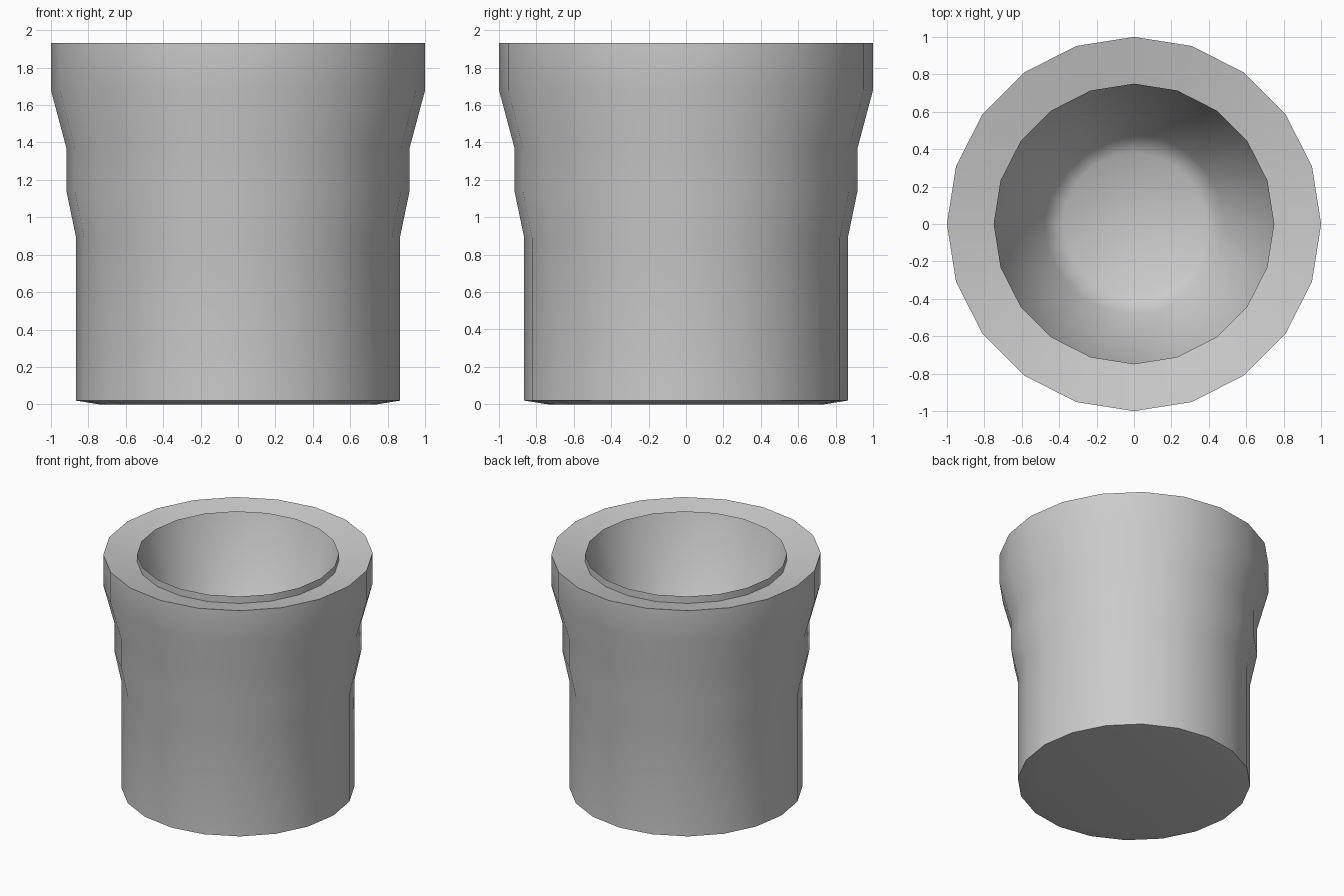
import bpy, bmesh, math

if "Cube" in bpy.data.objects:
    bpy.data.objects.remove(bpy.data.objects["Cube"])

SIDES = 20

# Half profile (radius, height) from underside, up the outer wall, over the rim and into the bowl
profile = [
    (0.74, 0.0), (0.865, 0.02), (0.865, 0.89), (0.917, 1.14), (0.917, 1.37),
    (1.0, 1.68), (1.0, 1.932),            # outer rim
    (0.75, 1.875), (0.75, 1.932),         # sloped rim top and small raised lip
    (0.48, 1.0), (0.38, 0.93),            # tapered cavity and rounded floor edge
]

bm = bmesh.new()
rings = []
for r, z in profile:
    rings.append([bm.verts.new((r * math.cos(math.tau * i / SIDES),
                                r * math.sin(math.tau * i / SIDES), z))
                  for i in range(SIDES)])

# Walls between neighbouring rings
for a, b in zip(rings, rings[1:]):
    for i in range(SIDES):
        j = (i + 1) % SIDES
        bm.faces.new((a[i], a[j], b[j], b[i]))

# Underside and cavity floor
bm.faces.new(rings[0][::-1])
bm.faces.new(rings[-1])

mesh = bpy.data.meshes.new("pot")
bm.to_mesh(mesh)
bm.free()
pot = bpy.data.objects.new("pot", mesh)
bpy.context.collection.objects.link(pot)

# Smooth walls, crisp rim and base
bpy.context.view_layer.objects.active = pot
pot.select_set(True)
bpy.ops.object.shade_smooth_by_angle(angle=math.radians(60))
